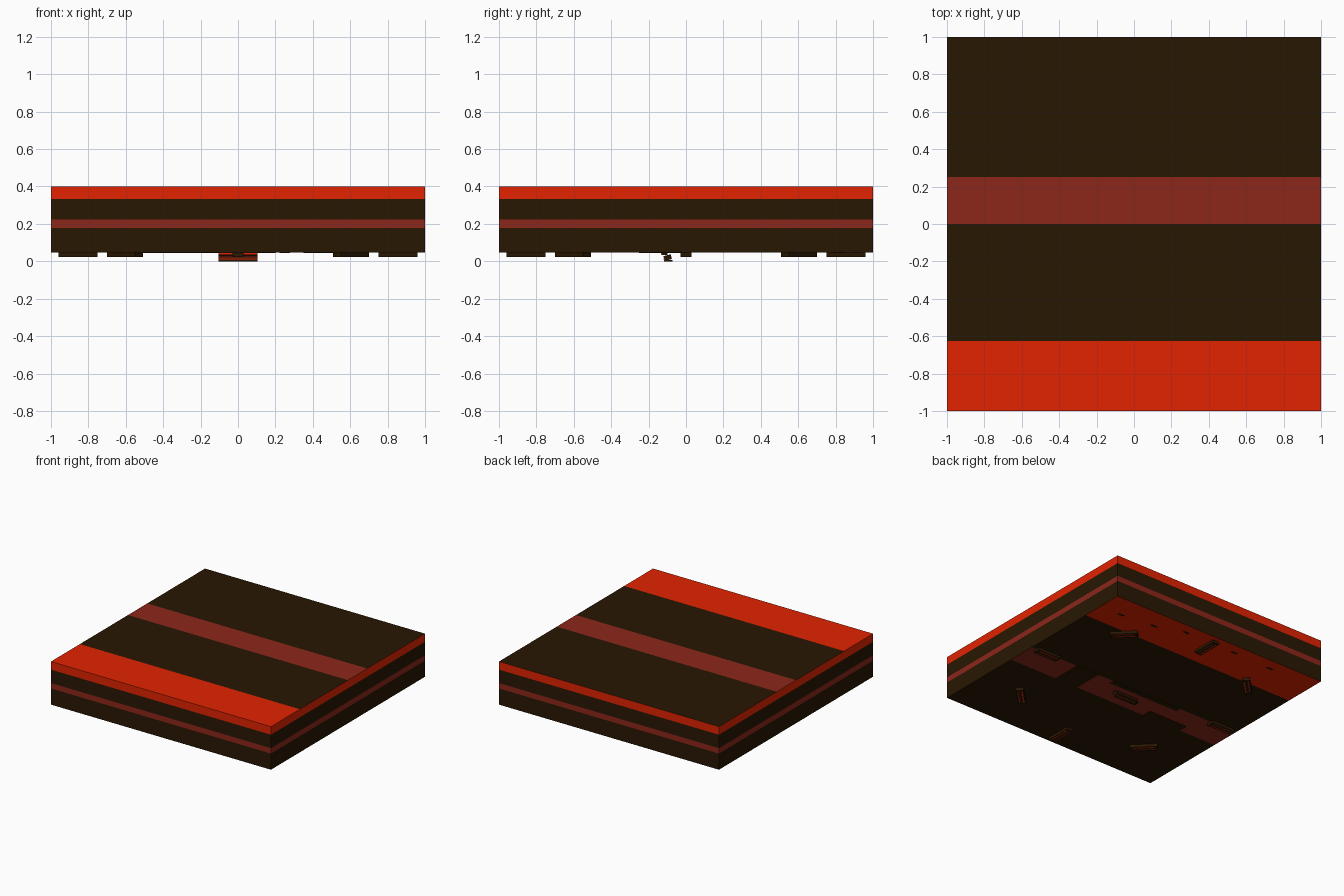
import bpy, bmesh, math
from mathutils import Matrix, Vector

if "Cube" in bpy.data.objects:
    bpy.data.objects.remove(bpy.data.objects["Cube"])


def material(name, rgb):
    m = bpy.data.materials.new(name)
    m.diffuse_color = (*rgb, 1)
    m.use_nodes = True
    m.node_tree.nodes["Principled BSDF"].inputs["Base Color"].default_value = m.diffuse_color
    return m


DARK = material("dark_brown", (0.0215, 0.0085, 0.0006))
MAROON = material("maroon", (0.265, 0.0200, 0.0110))
RED = material("bright_red", (0.760, 0.0170, 0.0003))
MATS = (DARK, MAROON, RED)
BASE, TOP = 0.046, 0.40
H = TOP - BASE


def finish(name, bm, mats):
    mesh = bpy.data.meshes.new(name)
    bm.to_mesh(mesh)
    bm.free()
    for m in mats:
        mesh.materials.append(m)
    ob = bpy.data.objects.new(name, mesh)
    bpy.context.collection.objects.link(ob)
    return ob


def box(name, center, size, mat, rot=(0, 0, 0)):
    bm = bmesh.new()
    bmesh.ops.create_cube(bm, size=1, matrix=Matrix.Diagonal((*size, 1)))
    ob = finish(name, bm, [mat])
    ob.location = center
    ob.rotation_euler = rot
    return ob


# Slab: every face carries a red band at 13/16 and a maroon band below half
bm = bmesh.new()
bmesh.ops.create_cube(bm, size=1, matrix=Matrix.Translation((0, 0, BASE + H / 2))
                      @ Matrix.Diagonal((2, 2, H, 1)))


def cut(axis, value):
    no = Vector((0, 0, 0))
    no[axis] = 1
    bmesh.ops.bisect_plane(bm, geom=bm.verts[:] + bm.edges[:] + bm.faces[:],
                           plane_co=no * value, plane_no=no)


for f in (13 / 16, 1 / 2, 3 / 8):
    cut(2, BASE + H * f)
    cut(1, 2 * f - 1)
    cut(1, 1 - 2 * f)
for face in bm.faces:
    c = face.calc_center_median()
    if face.normal.z > 0.5:
        v = (1 - c.y) / 2
    elif face.normal.z < -0.5:
        v = (c.y + 1) / 2
    else:
        v = (c.z - BASE) / H
    # the top is turned half round relative to the underside
    face.material_index = 2 if v > 13 / 16 else 1 if 3 / 8 < v < 1 / 2 else 0
finish("slab", bm, MATS)

# Thin dark plates on the underside
for x0, x1, y0, y1 in ((0.35, 0.56, -0.25, 0.0), (-0.66, -0.30, -0.25, -0.17),
                       (-0.45, 0.20, -0.04, 0.0)):
    box("underside_plate", ((x0 + x1) / 2, (y0 + y1) / 2, BASE - 0.001),
        (x1 - x0, y1 - y0, 0.002), DARK)

# Small slots along the red underside band
for x, y in ((0.8, 0.80), (0.5, 0.83), (0.25, 0.91), (-0.22, 0.91), (-0.58, 0.90)):
    box("underside_slot", (x, y, BASE - 0.001), (0.055, 0.016, 0.002), DARK)


def foot(x, y, angle):
    rot = (0, 0, angle)
    box("foot", (x, y, 0.036), (0.21, 0.06, 0.026), DARK, rot)
    # narrow coloured strips let into the lower face
    for side, mat in ((-1, MAROON), (1, RED)):
        p = Matrix.Rotation(angle, 3, 'Z') @ Vector((0, side * 0.016, 0))
        box("foot_inlay", (x + p.x, y + p.y, 0.0227), (0.17, 0.009, 0.001), mat, rot)


# Feet: four radial ones at the sides, four tangential ones at the corners
for i in range(4):
    a = i * math.pi / 2
    foot(0.855 * math.cos(a), 0.855 * math.sin(a), a)
    b = a + math.pi / 4
    foot(0.855 * math.cos(b), 0.855 * math.sin(b), b + math.pi / 2)

# Central latch: hinge above, tilted bar below, coloured rails along both
box("latch_hinge", (0, -0.115, 0.041), (0.206, 0.03, 0.014), DARK)
box("latch_hinge_rail", (0, -0.131, 0.041), (0.21, 0.004, 0.007), RED)
box("latch_bar", (0, -0.098, 0.020), (0.206, 0.04, 0.026), DARK, (math.radians(15), 0, 0))
for z, mat in ((0.012, RED), (0.024, MAROON)):
    box("latch_rail", (0, -0.118, z), (0.21, 0.005, 0.005), mat)
box("latch_foot", (0, -0.095, 0.004), (0.206, 0.045, 0.008), DARK)
for y in (-0.107, -0.084):
    box("latch_foot_inlay", (0, y, 0.0008), (0.19, 0.009, 0.0016), RED)
